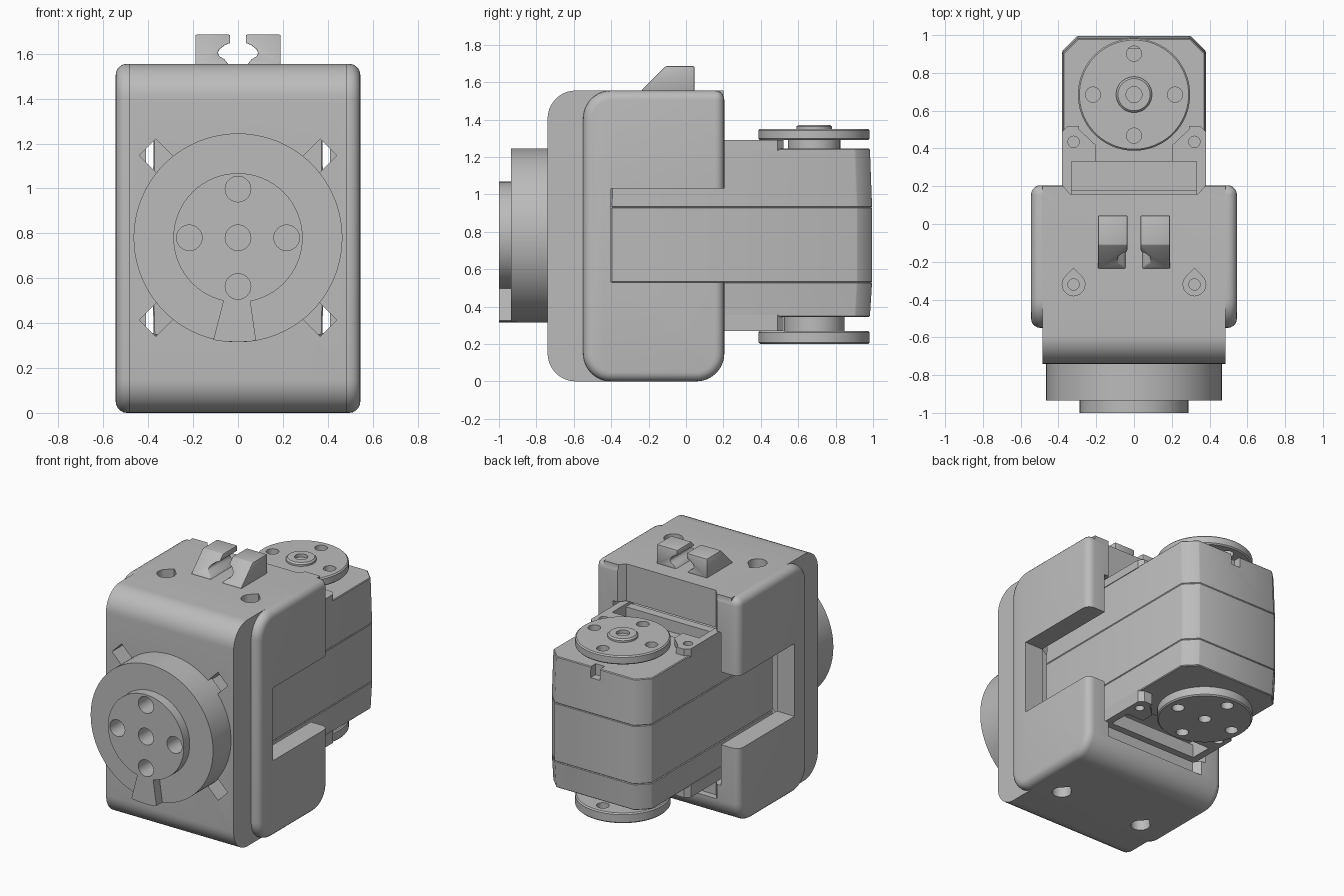
import bpy, bmesh, math
from mathutils import Vector

if "Cube" in bpy.data.objects:
    bpy.data.objects.remove(bpy.data.objects["Cube"], do_unlink=True)

grey = bpy.data.materials.new("light_grey_plastic")
grey.use_nodes = True
grey.diffuse_color = (0.5, 0.5, 0.5, 1)
grey.node_tree.nodes["Principled BSDF"].inputs["Base Color"].default_value = (0.5, 0.5, 0.5, 1)


def prism(name, pts, axis, lo, hi, taper=1.0):
    """Extrude a 2D outline along an axis; taper scales the hi end."""
    place = {"x": lambda a, b, h: (h, a, b),
             "y": lambda a, b, h: (a, h, b),
             "z": lambda a, b, h: (a, b, h)}[axis]
    bm = bmesh.new()
    low = [bm.verts.new(place(a, b, lo)) for a, b in pts]
    high = [bm.verts.new(place(a * taper, b * taper, hi)) for a, b in pts]
    bm.faces.new(low)
    bm.faces.new(high)
    for i in range(len(pts)):
        j = (i + 1) % len(pts)
        bm.faces.new((low[i], low[j], high[j], high[i]))
    bmesh.ops.recalc_face_normals(bm, faces=bm.faces)
    mesh = bpy.data.meshes.new(name)
    bm.to_mesh(mesh)
    bm.free()
    mesh.materials.append(grey)
    ob = bpy.data.objects.new(name, mesh)
    bpy.context.collection.objects.link(ob)
    return ob


def box(name, x0, x1, y0, y1, z0, z1):
    return prism(name, [(x0, y0), (x1, y0), (x1, y1), (x0, y1)], "z", z0, z1)


def circle(cx, cy, r, n=64):
    return [(cx + r * math.cos(math.tau * i / n), cy + r * math.sin(math.tau * i / n)) for i in range(n)]


def rounded(corners, steps=10):
    """Corners are (a, b, radius) in order around a right-angled outline."""
    out = []
    for i, (a, b, r) in enumerate(corners):
        p = Vector((a, b))
        if r == 0:
            out.append((a, b))
            continue
        d1 = (Vector(corners[i - 1][:2]) - p).normalized()
        d2 = (Vector(corners[(i + 1) % len(corners)][:2]) - p).normalized()
        for k in range(steps + 1):
            t = math.pi / 2 * k / steps
            out.append(tuple(p + r * (d1 + d2) - r * (d2 * math.cos(t) + d1 * math.sin(t))))
    return out


def bake(ob):
    deps = bpy.context.evaluated_depsgraph_get()
    mesh = bpy.data.meshes.new_from_object(ob.evaluated_get(deps))
    ob.modifiers.clear()
    ob.data = mesh


def bevel(ob, width, segments=1):
    mod = ob.modifiers.new("Bevel", "BEVEL")
    mod.width, mod.segments = width, segments
    mod.limit_method, mod.angle_limit = "ANGLE", math.radians(40)
    bake(ob)
    return ob


def boolean(ob, others, operation="DIFFERENCE"):
    for other in others:
        mod = ob.modifiers.new("Boolean", "BOOLEAN")
        mod.operation, mod.object, mod.solver = operation, other, "EXACT"
        bake(ob)
        bpy.data.objects.remove(other, do_unlink=True)
    return ob


def bolt_circle(cx, cy, radius, hole, axis, lo, hi):
    """Cutters for four holes around a centre."""
    return [prism("hole_cutter", circle(cx + radius * dx, cy + radius * dy, hole, 32), axis, lo, hi)
            for dx, dy in ((1, 0), (-1, 0), (0, 1), (0, -1))]


# Housing: narrow core joined with wider cheeks
TOP = 1.555
core = rounded([(-0.74, 0, 0.15), (0.2, 0, 0.15), (0.2, TOP, 0), (-0.74, TOP, 0.15)])
cheek = rounded([(-0.55, 0, 0.15), (0.205, 0, 0.15), (0.205, TOP, 0), (-0.55, TOP, 0.15)])
housing = prism("housing", core, "x", -0.485, 0.485)
cheeks = bevel(prism("cheeks", cheek, "x", -0.545, 0.545), 0.05, 5)
# keep the flat roof and rear edge of the cheeks square across the middle
boolean(housing, [cheeks], "UNION")

# Housing openings: servo pocket, side windows, rear recesses
cuts = [box("pocket", -0.41, 0.41, -0.45, 0.4, 0.25, 1.3),
        box("side_window", -0.7, 0.7, -0.4, 0.4, 0.53, 1.03),
        prism("top_recess", [(-0.34, 0.16), (0.34, 0.16), (0.4, 0.23), (-0.4, 0.23)], "z", 1.2, 1.7),
        prism("low_recess", [(-0.34, 0.16), (0.34, 0.16), (0.4, 0.23), (-0.4, 0.23)], "z", 0.15, 0.3)]

# Four diagonal slots around the front ring
for sx in (-1, 1):
    for sz in (-1, 1):
        u, v = Vector((sx, sz)).normalized(), Vector((-sz, sx)).normalized()
        mid = Vector((0, 0.78))
        pts = [mid + u * r + v * w for r, w in ((0.4, -0.052), (0.57, -0.052), (0.57, 0.052), (0.4, 0.052))]
        cuts.append(prism("slot", pts, "y", -0.8, -0.4))

# Teardrop screw wells with narrower screw holes, top and bottom
for x in (-0.32, 0.32):
    arc = [(x + 0.06 * math.cos(t), -0.32 + 0.06 * math.sin(t))
           for t in (math.radians(135 + 270 * i / 30) for i in range(31))]
    drop = arc + [(x, -0.235)]
    for wide, narrow in (((1.45, 1.6), (1.35, 1.5)), ((-0.05, 0.1), (0.05, 0.2))):
        cuts.append(prism("well", drop, "z", *wide))
        cuts.append(prism("screw_hole", circle(x, -0.32, 0.03, 24), "z", *narrow))
boolean(housing, cuts)

# Pair of cable clips on the roof
for side, s in (("left", 1), ("right", -1)):
    face = [(0.035, 1.685), (0.035, 1.648), (0.06, 1.638), (0.082, 1.62), (0.09, 1.603),
            (0.082, 1.588), (0.06, 1.575), (0.04, 1.55), (0.19, 1.55), (0.19, 1.685)]
    clip = prism(side + "_cable_clip", [(s * a, b) for a, b in face], "y", -0.235, 0.045)
    slope = prism("slope", [(-0.26, 1.535), (-0.105, 1.69), (-0.105, 1.8), (-0.4, 1.8), (-0.4, 1.535)],
                  "x", -0.4, 0.4)
    boolean(clip, [slope])
    bevel(clip, 0.008, 2)

# Front ring, output horn and pointer
ring = prism("front_ring", circle(0, 0.78, 0.465, 96), "y", -0.935, -0.7)
horn = prism("front_horn", circle(0, 0.78, 0.288), "y", -1.0, -0.9)
for part in (ring, horn):
    boolean(part, bolt_circle(0, 0.78, 0.217, 0.057, "y", -1.1, -0.82)
            + [prism("centre_hole", circle(0, 0.78, 0.057, 32), "y", -1.1, -0.82)])
prism("pointer", [(-0.11, 0.325), (-0.06, 0.318), (0, 0.316), (0.06, 0.318), (0.08, 0.325),
                  (0.055, 0.5), (-0.065, 0.5)], "y", -1.0, -0.9)

# Servo body in three stacked shells
outline = [(-0.38, -0.4), (0.38, -0.4), (0.38, 0.915), (0.3, 0.995), (-0.3, 0.995), (-0.38, 0.915)]
bevel(prism("servo_middle", outline, "z", 0.53, 0.93), 0.004)
upper = prism("servo_upper", outline, "z", 0.93, 1.245, 0.988)
lower = prism("servo_lower", outline, "z", 0.53, 0.345, 0.988)
for shell in (upper, lower):
    bevel(shell, 0.005)
boolean(upper, [box("tray", -0.33, 0.33, 0.1, 0.33, 1.19, 1.4),
                box("cable_notch", -0.035, 0.035, 0.93, 1.1, 1.17, 1.4)])
boolean(lower, [box("tray", -0.33, 0.33, 0.1, 0.33, 0.2, 0.39)])

# Mounting ears on the servo, top and bottom
ear = [(0.38, 0.1), (0.38, 0.49), (0.35, 0.52), (0.29, 0.52), (0.29, 0.5), (0.205, 0.42),
       (0.205, 0.33), (0.33, 0.33), (0.33, 0.1)]
for level, z0, z1 in (("upper", 1.235, 1.29), ("lower", 0.27, 0.355)):
    for side, s in (("left", 1), ("right", -1)):
        lug = prism(f"{level}_{side}_ear", [(s * a, b) for a, b in ear], "z", z0, z1)
        boolean(lug, [prism("screw_hole", circle(s * 0.32, 0.435, 0.03, 24), "z", z0 - 0.1, z1 + 0.1)])
    box(level + "_tray_bar", -0.34, 0.34, 0.12, 0.18, min(z0, 0.3), 0.36) if level == "lower" else \
        box(level + "_tray_bar", -0.34, 0.34, 0.12, 0.18, 1.18, z1 - 0.02)

# Servo horns, top and bottom
CY = 0.685
for level, disc, neck, neck_r in (("top", (1.29, 1.35), (1.2, 1.3), 0.14),
                                  ("bottom", (0.2, 0.27), (0.26, 0.4), 0.162)):
    plate = bevel(prism(level + "_horn", circle(0, CY, 0.297, 96), "z", *disc), 0.008)
    holes = bolt_circle(0, CY, 0.217, 0.04, "z", disc[0] - 0.1, disc[1] + 0.1)
    if level == "bottom":
        holes.append(prism("centre_hole", circle(0, CY, 0.04, 32), "z", 0.1, 0.4))
    boolean(plate, holes)
    prism(level + "_horn_neck", circle(0, CY, neck_r), "z", *neck)
cap = bevel(prism("top_horn_cap", circle(0, CY, 0.095), "z", 1.33, 1.372), 0.01)
boolean(cap, [prism("centre_hole", circle(0, CY, 0.042, 32), "z", 1.345, 1.5)])

# Smooth round surfaces, keep hard edges
bpy.ops.object.select_all(action="DESELECT")
for ob in bpy.context.collection.objects:
    if ob.type == "MESH":
        ob.select_set(True)
        bpy.context.view_layer.objects.active = ob
bpy.ops.object.shade_smooth_by_angle(angle=math.radians(30))
